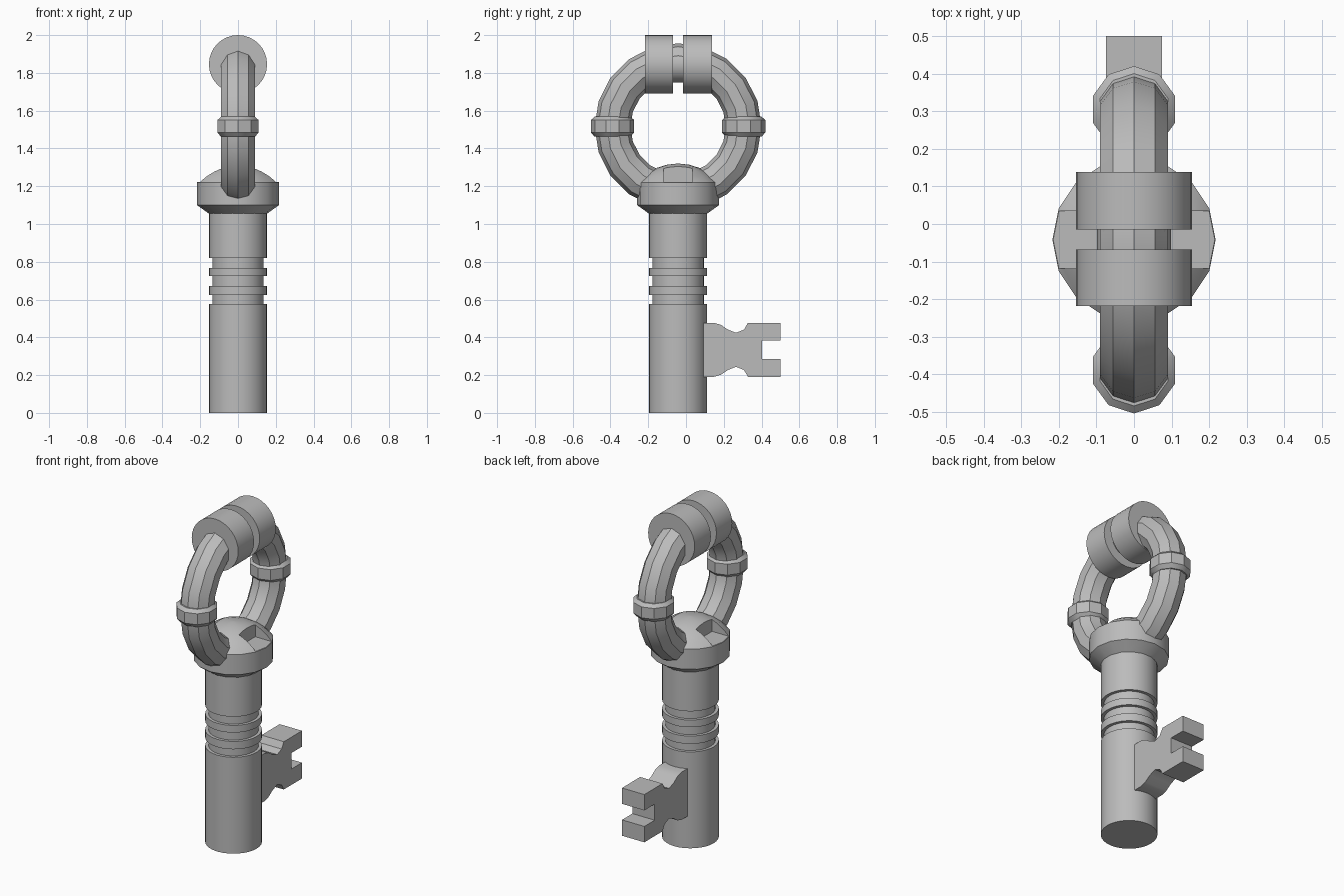
import bpy, bmesh, math
from mathutils import Matrix, Vector

cube = bpy.data.objects.get("Cube")
if cube:
    bpy.data.objects.remove(cube, do_unlink=True)

CY = -0.042      # key axis in y
RING_Z = 1.515   # ring centre height
RING_R = 0.347   # ring major radius

metal = bpy.data.materials.new("grey metal")
metal.use_nodes = True
grey = (0.5, 0.5, 0.5, 1)
metal.diffuse_color = grey
metal.node_tree.nodes["Principled BSDF"].inputs["Base Color"].default_value = grey


def finish(name, bm, angle=30):
    bmesh.ops.recalc_face_normals(bm, faces=bm.faces)
    mesh = bpy.data.meshes.new(name)
    bm.to_mesh(mesh)
    bm.free()
    mesh.materials.append(metal)
    obj = bpy.data.objects.new(name, mesh)
    bpy.context.collection.objects.link(obj)
    smooth(obj, angle)
    return obj


def smooth(obj, angle):
    bpy.ops.object.select_all(action='DESELECT')
    obj.select_set(True)
    bpy.context.view_layer.objects.active = obj
    bpy.ops.object.shade_smooth_by_angle(angle=math.radians(angle))


def lathe(name, profile, sides, matrix, start=0.0, angle=30):
    """Turn (radius, height) points around z, close both ends, then place."""
    bm = bmesh.new()
    loops = []
    for r, h in profile:
        loops.append([bm.verts.new((r * math.cos(start + math.tau * i / sides),
                                    r * math.sin(start + math.tau * i / sides), h))
                      for i in range(sides)])
    for a, b in zip(loops, loops[1:]):
        for i in range(sides):
            j = (i + 1) % sides
            bm.faces.new((a[i], a[j], b[j], b[i]))
    bm.faces.new(loops[0])
    bm.faces.new(loops[-1])
    bm.transform(matrix)
    return finish(name, bm, angle)


axis = Matrix.Translation((0, CY, 0))

# Shaft with three turned grooves
shaft = [(0.154, 0)]
for low, high in ((0.577, 0.625), (0.672, 0.725), (0.768, 0.82)):
    shaft += [(0.154, low), (0.136, low), (0.136, high), (0.154, high)]
shaft.append((0.154, 1.07))
lathe("shaft", shaft, 32, axis)

# Collar with a shallow domed top
dome_r = 0.285
collar_profile = [(0.15, 1.052), (0.217, 1.1), (0.217, 1.22)]
for r in (0.185, 0.15, 0.11, 0.06, 0.005):
    collar_profile.append((r, 1.32 - dome_r + math.sqrt(dome_r ** 2 - r ** 2)))
collar = lathe("collar", collar_profile, 16, axis)

# Notch on each side of the dome
for side in (-1, 1):
    bm = bmesh.new()
    bmesh.ops.create_cube(bm, size=1, matrix=Matrix.Translation((side * 0.19, CY, 1.322))
                          @ Matrix.Diagonal((0.2, 0.154, 0.2, 1)))
    cutter = finish("notch_cutter", bm)
    cutter.hide_render = True
    cut = collar.modifiers.new("notch", 'BOOLEAN')
    cut.operation = 'DIFFERENCE'
    cut.solver = 'EXACT'
    cut.object = cutter
    bpy.context.view_layer.objects.active = collar
    bpy.ops.object.modifier_apply(modifier=cut.name)
    bpy.data.objects.remove(cutter, do_unlink=True)
smooth(collar, 30)

# Ring handle
bpy.ops.mesh.primitive_torus_add(major_segments=20, minor_segments=10,
                                 major_radius=RING_R, minor_radius=0.095,
                                 location=(0, CY, RING_Z),
                                 rotation=(0, math.pi / 2, 0))
ring = bpy.context.object
ring.name = "ring_handle"
ring.data.materials.append(metal)
smooth(ring, 30)

# Bands around the ring
band = [(0.095, -0.053), (0.115, -0.03), (0.115, 0.035), (0.095, 0.053)]
for name, side in (("front_band", -1), ("back_band", 1)):
    place = Matrix.Translation((0, CY + side * RING_R, RING_Z))
    lathe(name, band, 10, place, start=math.pi / 2)

# Top drums and the core joining them
for name, radius, y0, y1 in (("front_drum", 0.154, -0.218, -0.068),
                             ("back_drum", 0.154, -0.015, 0.138),
                             ("drum_core", 0.098, -0.1, 0.02)):
    turn = Matrix.Translation((0, 0, 1.846)) @ Matrix.Rotation(-math.pi / 2, 4, 'X')
    lathe(name, [(radius, y0), (radius, y1)], 32, turn)

# Key bit: symmetric outline, extruded across x
half = [(0.05, 0.143), (0.148, 0.143), (0.185, 0.132), (0.222, 0.107), (0.265, 0.09),
        (0.307, 0.107), (0.328, 0.143), (0.5, 0.143), (0.5, 0.048), (0.402, 0.048)]
outline = half + [(y, -h) for y, h in reversed(half)]
bm = bmesh.new()
face = bm.faces.new([bm.verts.new((-0.074, y, 0.334 + h)) for y, h in outline])
extruded = bmesh.ops.extrude_face_region(bm, geom=[face])
bmesh.ops.translate(bm, vec=Vector((0.148, 0, 0)),
                    verts=[v for v in extruded["geom"] if isinstance(v, bmesh.types.BMVert)])
finish("key_bit", bm, 25)
